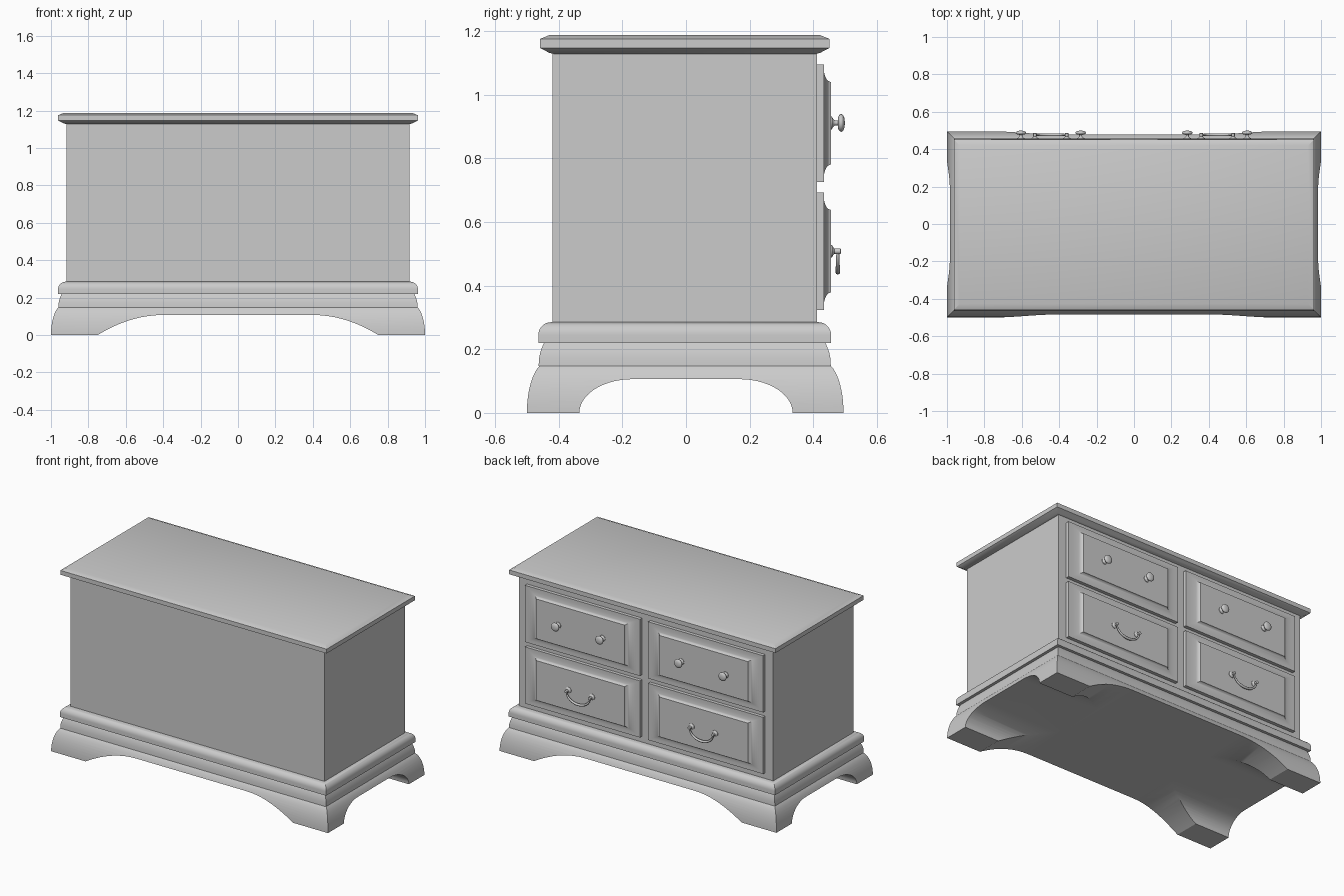
import bpy, bmesh, math
from mathutils import Matrix, Vector

cube = bpy.data.objects.get("Cube")
if cube:
    bpy.data.objects.remove(cube, do_unlink=True)

GREY = (0.6, 0.6, 0.6, 1)
mat = bpy.data.materials.new("grey_paint")
mat.use_nodes = True
mat.diffuse_color = GREY
mat.node_tree.nodes["Principled BSDF"].inputs["Base Color"].default_value = GREY

# Turns local +z into world +y, keeping local y as world z
FACE_Y = Matrix(((-1, 0, 0), (0, 0, 1), (0, 1, 0))).to_4x4()


def add_mesh(name, mesh, angle=30):
    obj = bpy.data.objects.new(name, mesh)
    bpy.context.scene.collection.objects.link(obj)
    mesh.materials.clear()
    mesh.materials.append(mat)
    for p in mesh.polygons:
        p.use_smooth = True
    mesh.set_sharp_from_angle(angle=math.radians(angle))
    return obj


def loft(name, rings, matrix, angle=30):
    """Skin a stack of closed rings and cap both ends."""
    bm = bmesh.new()
    loops = [[bm.verts.new(p) for p in ring] for ring in rings]
    n = len(loops[0])
    for a, b in zip(loops, loops[1:]):
        for i in range(n):
            j = (i + 1) % n
            bm.faces.new((a[i], a[j], b[j], b[i]))
    bm.faces.new(loops[0][::-1])
    bm.faces.new(loops[-1])
    bm.transform(matrix)
    bmesh.ops.recalc_face_normals(bm, faces=bm.faces)
    mesh = bpy.data.meshes.new(name)
    bm.to_mesh(mesh)
    bm.free()
    return add_mesh(name, mesh, angle)


def rect_stack(name, hx, hy, profile, matrix):
    """Moulded block: profile holds (outward offset, height) pairs."""
    rings = [[(sx * (hx + o), sy * (hy + o), z)
              for sx, sy in ((-1, -1), (1, -1), (1, 1), (-1, 1))]
             for o, z in profile]
    return loft(name, rings, matrix)


def lathe(name, profile, matrix, sides=20):
    rings = [[(r * math.cos(t), r * math.sin(t), z)
              for t in (math.tau * i / sides for i in range(sides))]
             for r, z in profile]
    return loft(name, rings, matrix, 40)


def arch(outer, inner, height, power, steps=14):
    """Arch outline, straight across the middle and curved into the feet."""
    half = []
    for i in range(steps + 1):
        u = math.cos(math.pi / 2 * i / steps)
        half.append((inner + (outer - inner) * u, height * (1 - u * u) ** power))
    return [(outer, -0.1)] + half + [(-x, z) for x, z in half[::-1]] + [(-outer, -0.1)]


# Carcass
centre = Matrix.Translation((0, -0.004, 0))
rect_stack("cabinet_body", 0.918, 0.415, [(0, 0.27), (0, 1.135)], centre)
rect_stack("top_board", 0.962, 0.455,
           [(-0.044, 1.128), (-0.03, 1.131), (0, 1.147), (0, 1.175), (-0.032, 1.188)], centre)

# Plinth mouldings
rounded = [(0, 0.22), (0, 0.245)]
rounded += [(-0.04 * (1 - math.cos(t)), 0.245 + 0.04 * math.sin(t))
            for t in (math.pi / 2 * i / 8 for i in range(1, 9))]
rect_stack("round_moulding", 0.962, 0.46, rounded, centre)
rect_stack("lower_moulding", 0.96, 0.459,
           [(0, 0.147), (-0.001, 0.17), (-0.005, 0.19), (-0.011, 0.207), (-0.018, 0.222)], centre)

# Flared base, with arches cut through both ways
flare = [(-0.04 * (1 - math.cos(t)), 0.148 * math.sin(t) / math.sin(1.2))
         for t in (1.2 * i / 10 for i in range(11))]
flare = [(o * 0.04 / (0.04 * (1 - math.cos(1.2))), z) for o, z in flare]
base = rect_stack("flared_base", 1.0, 0.4975, flare, Matrix.Translation((0, -0.0025, 0)))
long_arch = arch(0.75, 0.40, 0.107, 1)
side_arch = arch(0.335, 0.168, 0.106, 0.5)
cutters = [
    loft("long_arch_cutter", [[(x, y, z) for x, z in long_arch] for y in (-0.7, 0.7)],
         Matrix.Identity(4)),
    loft("side_arch_cutter", [[(x, y, z) for y, z in side_arch] for x in (-1.3, 1.3)],
         Matrix.Identity(4))]
for c in cutters:
    c.hide_render = True
    mod = base.modifiers.new(c.name, "BOOLEAN")
    mod.operation = "DIFFERENCE"
    mod.solver = "EXACT"
    mod.object = c
deps = bpy.context.evaluated_depsgraph_get()
cut = bpy.data.meshes.new_from_object(base.evaluated_get(deps))
bpy.data.objects.remove(base, do_unlink=True)
for c in cutters:
    bpy.data.objects.remove(c, do_unlink=True)
add_mesh("flared_base", cut)


# Drawer fronts: slab with a coved, raised panel
def drawer(name, x, z):
    rings = [(0.415, 0.185, 0.40), (0.415, 0.185, 0.433), (0.395, 0.172, 0.433)]
    for i in range(1, 9):
        t = math.pi / 2 * i / 8
        s, lift = math.sin(t), 1 - math.cos(t)
        rings.append((0.395 - 0.075 * s, 0.172 - 0.042 * s, 0.433 + 0.022 * lift))
    loft(name, [[(sx * a, sy * b, d) for sx, sy in ((-1, -1), (1, -1), (1, 1), (-1, 1))]
                for a, b, d in rings],
         Matrix.Translation((x, 0, z)) @ FACE_Y)


knob_profile = [(0.021, 0.45), (0.020, 0.458), (0.012, 0.463), (0.008, 0.468), (0.008, 0.477)]
knob_profile += [(0.004 + 0.024 * math.sin(t), 0.4875 - 0.0115 * math.cos(t))
                 for t in (math.pi * i / 10 for i in range(2, 11))]
post_profile = [(0.021, 0.45), (0.020, 0.458), (0.012, 0.463), (0.008, 0.467),
                (0.009, 0.470), (0.009, 0.485), (0.006, 0.487)]


# Hanging bail, thicker in the middle
def bail(name, x, z):
    rings = []
    steps, sides = 24, 10
    for i in range(steps + 1):
        t = math.pi * i / steps
        c = Vector((0.085 * math.cos(t), -0.065 * math.sin(t), 0))
        out = Vector((math.cos(t) / 0.085, -math.sin(t) / 0.065, 0)).normalized()
        r = 0.005 + 0.003 * math.sin(t) ** 2
        rings.append([c + r * (out * math.cos(a) + Vector((0, 0, math.sin(a))))
                      for a in (math.tau * k / sides for k in range(sides))])
    loft(name, rings, Matrix.Translation((x, 0.477, z)) @ FACE_Y, 50)


for side, x in (("left", 0.445), ("right", -0.445)):
    drawer(side + "_upper_drawer", x, 0.91)
    drawer(side + "_lower_drawer", x, 0.508)
    for end, s in (("outer", 1), ("inner", -1)):
        sign = s if x > 0 else -s
        lathe(f"{side}_{end}_knob", knob_profile,
              Matrix.Translation((x + sign * 0.16, 0, 0.911)) @ FACE_Y)
        lathe(f"{side}_{end}_handle_post", post_profile,
              Matrix.Translation((x + sign * 0.085, 0, 0.508)) @ FACE_Y, 16)
    bail(side + "_handle", x, 0.508)
